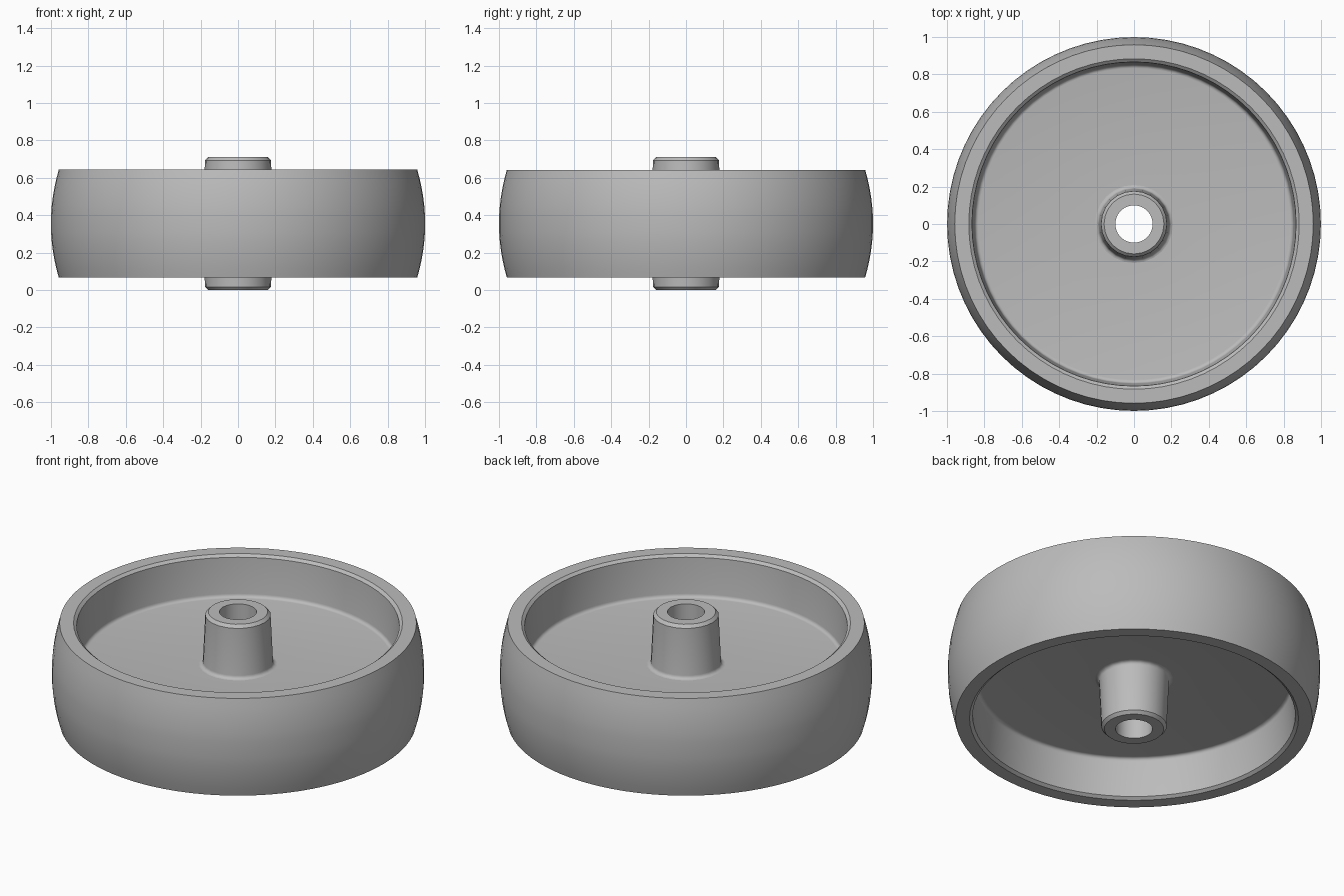
import bpy, bmesh, math

cube = bpy.data.objects.get("Cube")
if cube:
    bpy.data.objects.remove(cube, do_unlink=True)

MID = 0.355  # height of the symmetry plane

grey = bpy.data.materials.new("light grey plastic")
grey.use_nodes = True
colour = (0.5, 0.5, 0.5, 1)
grey.diffuse_color = colour
grey.node_tree.nodes["Principled BSDF"].inputs["Base Color"].default_value = colour


def mirrored(upper):
    """Complete a profile of (radius, height above the middle) downwards."""
    return upper + [(r, -z) for r, z in reversed(upper)]


def fillet(cx, cz, rad, start, end, steps=4):
    angles = [math.radians(start + (end - start) * i / steps) for i in range(steps + 1)]
    return [(cx + rad * math.cos(a), cz + rad * math.sin(a)) for a in angles]


def lathe(name, profile, sides):
    """Spin a closed profile around the axle."""
    bm = bmesh.new()
    rings = []
    for r, z in profile:
        rings.append([bm.verts.new((r * math.cos(math.tau * i / sides),
                                    r * math.sin(math.tau * i / sides), MID + z))
                      for i in range(sides)])
    for a, b in zip(rings, rings[1:] + rings[:1]):
        for i in range(sides):
            j = (i + 1) % sides
            bm.faces.new((a[i], a[j], b[j], b[i]))
    bmesh.ops.recalc_face_normals(bm, faces=bm.faces)
    mesh = bpy.data.meshes.new(name)
    bm.to_mesh(mesh)
    bm.free()
    mesh.materials.append(grey)
    obj = bpy.data.objects.new(name, mesh)
    bpy.context.collection.objects.link(obj)
    bpy.ops.object.select_all(action="DESELECT")
    obj.select_set(True)
    bpy.context.view_layer.objects.active = obj
    bpy.ops.object.shade_smooth_by_angle(angle=math.radians(31))
    return obj


WEB = 0.045    # half thickness of the web
EDGE = 0.288   # half width of the tread

# Crowned tread ring, from the inner edge over the top to the crown
crown = [(1 - 0.042 * (k / 6) ** 2, EDGE * k / 6) for k in range(6, 0, -1)]
lathe("tread", mirrored([(0.883, EDGE)] + crown), 72)

# Rim wall with chamfered lip, rounded into the flat web
rim = [(0.883, EDGE), (0.866, EDGE - 0.014)]
rim += fillet(0.832, WEB + 0.02, 0.02, 0, -90) + [(0.15, WEB)]
lathe("rim_and_web", mirrored(rim), 72)

# Tapered hub with chamfered ends, bore and rounded foot
hub = [(0.1, 0.353), (0.16, 0.355), (0.176, 0.338)]
hub[0] = (0.1, 0.355)
hub += fillet(0.209, WEB + 0.02, 0.02, 180, 270)
lathe("hub", mirrored(hub), 24)
